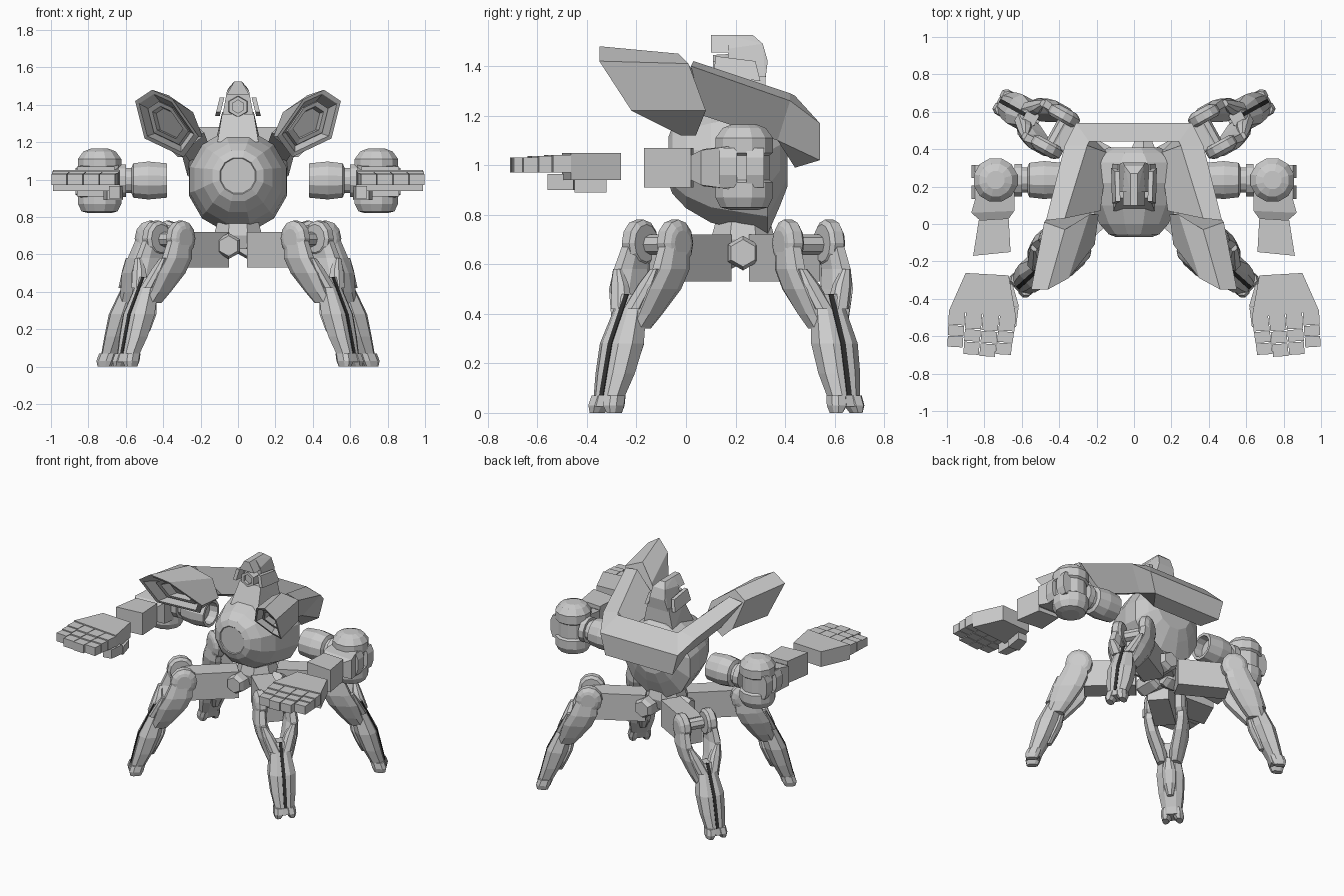
import bpy, bmesh
from math import sin, cos, pi, radians
from mathutils import Vector, Matrix

dark = bpy.data.materials.new("dark_strip")
dark.diffuse_color = (0.03, 0.03, 0.03, 1)


def finish(name, bm, mirror, mat=None):
    bmesh.ops.recalc_face_normals(bm, faces=bm.faces[:])
    me = bpy.data.meshes.new(name)
    bm.to_mesh(me)
    bm.free()
    ob = bpy.data.objects.new(name, me)
    bpy.context.collection.objects.link(ob)
    if mirror:
        ob.modifiers.new("mirror", 'MIRROR').use_axis[0] = True
    if mat:
        me.materials.append(mat)
    return ob


def loft(name, rings, mirror=False, caps=(True, True), mat=None):
    bm = bmesh.new()
    vs = [[bm.verts.new(p) for p in r] for r in rings]
    n = len(vs[0])
    for a, b in zip(vs, vs[1:]):
        for i in range(n):
            bm.faces.new((a[i], a[(i + 1) % n], b[(i + 1) % n], b[i]))
    if caps[0]:
        bm.faces.new(vs[0])
    if caps[1]:
        bm.faces.new(vs[-1])
    return finish(name, bm, mirror, mat)


def prism(name, poly, z0, z1, mirror=True):
    return loft(name, [[(x, y, z) for x, y in poly] for z in (z0, z1)], mirror)


def hull(name, pts, mirror=False):
    bm = bmesh.new()
    for p in pts:
        bm.verts.new(p)
    bmesh.ops.convex_hull(bm, input=bm.verts[:])
    bmesh.ops.dissolve_limit(bm, angle_limit=0.03, verts=bm.verts[:], edges=bm.edges[:])
    return finish(name, bm, mirror)


def circle(c, r, n, axis):
    out = []
    for i in range(n):
        a = 2 * pi * (i + 0.5) / n
        u, v = r * cos(a), r * sin(a)
        out.append(Vector(c) + Vector({'X': (0, u, v), 'Y': (u, 0, v), 'Z': (u, v, 0)}[axis]))
    return out


def lathe(name, c, axis, prof, n, mirror=False, caps=(True, True)):
    d = Vector({'X': (1, 0, 0), 'Y': (0, 1, 0), 'Z': (0, 0, 1)}[axis])
    return loft(name, [circle(Vector(c) + d * h, r, n, axis) for h, r in prof], mirror, caps)


# Round torso with a front lens
loft("torso", [circle((0, y, z), r, 12, 'Y') for y, r, z in (
    (-0.065, 0.095, 1.02), (-0.07, 0.1, 1.02), (-0.055, 0.14, 1.02), (0.0, 0.19, 1.01), (0.1, 0.24, 1.0),
    (0.22, 0.268, 1.0), (0.33, 0.272, 0.985), (0.38, 0.2, 1.03), (0.41, 0.14, 1.05))])

# Head: neck, hood, brow, visor, ear plates
hull("neck", [(s * x, y, z) for s in (-1, 1) for x, y, z in (
    (0.11, 0.07, 1.2), (0.12, 0.32, 1.2), (0.085, 0.14, 1.35), (0.085, 0.32, 1.36))])
hull("hood", [(s * x, y, z) for s in (-1, 1) for x, y, z in (
    (0.085, 0.17, 1.33), (0.08, 0.32, 1.34), (0.06, 0.17, 1.47), (0.06, 0.33, 1.42),
    (0.05, 0.31, 1.49), (0.02, 0.17, 1.525), (0.02, 0.27, 1.525))])
hull("brow", [(s * x, y, z) for s in (-1, 1) for x, y, z in (
    (0.06, 0.1, 1.455), (0.06, 0.2, 1.455), (0.02, 0.1, 1.525), (0.02, 0.2, 1.525))])
lathe("visor", (0, 0, 1.39), 'Y', [(0.13, 0.035), (0.11, 0.035), (0.11, 0.055), (0.2, 0.06)], 6)
hull("ear_plate", [(x + (1.39 - z) * 0.25 + e, y, z) for x, e in ((0.085, 0), (0.085, 0.025))
                   for y, z in ((0.11, 1.36), (0.12, 1.44), (0.28, 1.42), (0.3, 1.34))], True)

# Shoulder yoke: two leaning arms joined by a rear bar
loft("yoke", [
    [(0.18, 0.07, 1.25), (0.33, 0.07, 1.2), (0.47, 0.02, 1.4), (0.37, 0.03, 1.42)],
    [(0.14, 0.38, 1.14), (0.26, 0.37, 1.1), (0.37, 0.42, 1.26), (0.25, 0.42, 1.29)],
    [(0.2, 0.44, 0.99), (0.27, 0.54, 1.02), (0.31, 0.54, 1.17), (0.24, 0.44, 1.28)],
    [(0, 0.44, 0.99), (0, 0.54, 1.02), (0, 0.54, 1.17), (0, 0.44, 1.28)]], True, (True, False))

# Shoulder cannons with stepped hexagonal mouths
front = [Vector(p) for p in ((0.35, -0.29, 1.43), (0.46, -0.35, 1.48), (0.55, -0.35, 1.42),
                             (0.5, -0.22, 1.22), (0.29, -0.02, 1.12), (0.21, -0.11, 1.23))]
back = [Vector(p) for p in ((0.24, 0.05, 1.36), (0.37, -0.03, 1.45), (0.48, 0.01, 1.41),
                            (0.43, 0.08, 1.22), (0.32, 0.04, 1.12), (0.19, 0.05, 1.23))]
mid = sum(front, Vector()) / 6
axis = sum(back, Vector()) / 6 - mid


def mouth(k, depth):
    return [mid + (p - mid) * k + axis * depth for p in front]


loft("cannon", [back, front, mouth(0.86, 0), mouth(0.66, 0.35), mouth(0.64, 0.2),
                mouth(0.48, 0.2), mouth(0.44, 0.45)], True)

# Shoulder sleeve, elbow drum, forearm
lathe("shoulder_sleeve", (0, 0.235, 0.995), 'X', [
    (0.44, 0.07), (0.38, 0.075), (0.38, 0.095), (0.48, 0.105), (0.56, 0.095), (0.57, 0.07),
    (0.6, 0.07), (0.6, 0.09), (0.64, 0.09)], 12, True)
lathe("elbow_drum", (0.74, 0.235, 0), 'Z', [
    (0.82, 0.06), (0.83, 0.1), (0.87, 0.12), (0.93, 0.12), (0.94, 0.105), (1.04, 0.105),
    (1.05, 0.12), (1.11, 0.12), (1.15, 0.09), (1.165, 0.05)], 12, True)
for y in (0.17, 0.28):
    hull("elbow_plate", [(x, y + d, z) for d in (-0.035, 0.035)
                         for x, z in ((0.8, 0.91), (0.85, 0.91), (0.868, 0.96), (0.868, 1.03), (0.85, 1.07), (0.8, 1.07))], True)
hull("elbow_link", [(x, y, z) for x, y, h in (
    (0.64, 0.2, 0.09), (0.64, 0.07, 0.075), (0.69, 0.0, 0.04), (0.8, 0.0, 0.04), (0.87, 0.06, 0.07), (0.83, 0.2, 0.09))
    for z in (0.99 - h, 0.99 + h)], True)
hull("forearm", [(x, y, z) for x, y in ((0.67, 0.03), (0.66, -0.15), (0.86, -0.17), (0.83, 0.02))
                 for z in (0.91, 1.07)], True)

# Floating hands: palm, segmented fingers, thumb
prism("palm", [(0.67, -0.275), (0.9, -0.262), (0.99, -0.465), (0.63, -0.5)], 0.94, 1.05)
for i, end in enumerate((-0.7, -0.71, -0.7, -0.66)):
    base = Vector((0.673 + 0.091 * i, -0.497 + 0.009 * i))
    tip = Vector((0.7 + 0.0857 * i, end))
    for j, (a, b) in enumerate(((0, 0.38), (0.4, 0.68), (0.7, 1))):
        p, q, w = base.lerp(tip, a), base.lerp(tip, b), 0.0432 - 0.001 * j
        prism("finger", [(p.x - w, p.y), (p.x + w, p.y + 0.005), (q.x + w, q.y + 0.005), (q.x - w, q.y)],
              0.97, 1.042 - 0.006 * j)
prism("thumb", [(0.65, -0.32), (0.72, -0.32), (0.7, -0.45), (0.615, -0.44)], 0.89, 0.945)
prism("thumb_tip", [(0.617, -0.445), (0.69, -0.455), (0.69, -0.56), (0.63, -0.55)], 0.9, 0.965)

# Hub: central cap, and hexagonal stubs on four sides
lathe("hub_cap", (0, 0.23, 0), 'Z', [(0.63, 0.12), (0.7, 0.14), (0.77, 0.12)], 8)
for name, c, ax, a, b in (("front", (-0.05, 0, 0.645), 'Y', 0.02, 0.2), ("back", (0.05, 0, 0.645), 'Y', 0.26, 0.44),
                          ("right", (0, 0.23, 0.645), 'X', 0.05, 0.2), ("left", (0, 0.23, 0.645), 'X', -0.2, -0.05)):
    lathe("hub_stub_" + name, c, ax, [(a, 0.055), (a + 0.03, 0.07), (b - 0.03, 0.07), (b, 0.055)], 6)


# Legs, in local axes: radial, sideways, up
def sec(z, r, t, d, w):
    return [(r + x * d, t + y * w, z) for x, y in (
        (1, .5), (.5, 1), (-.5, 1), (-1, .5), (-1, -.5), (-.5, -1), (.5, -1), (1, -.5))]


def leg(tag, hip, ang):
    M = Matrix.Translation((hip[0], hip[1], 0)) @ Matrix.Rotation(radians(ang), 4, 'Z')

    def part(name, rings, mat=None):
        loft(tag + name, [[M @ Vector(p) for p in r] for r in rings], True, mat=mat)

    # hub beam reaching toward the centre
    part("_beam", [[(r, y, z) for y, z in ((-0.07, 0.53), (0.07, 0.53), (0.07, 0.72), (-0.07, 0.72))]
                   for r in (-0.37, -0.03)])
    part("_hip_axle", [[(0.04 * cos(a * pi / 4) - 0.02, t, 0.68 + 0.04 * sin(a * pi / 4)) for a in range(8)]
                       for t in (-0.1, 0.1)])
    for s in (-1, 1):
        # domed hip discs, thigh plates and knee prongs
        part("_hip_disc", [[(k * 0.088 * cos(a * pi / 6), s * t, 0.685 + k * 0.095 * sin(a * pi / 6))
                            for a in range(12)]
                           for t, k in ((0.06, 0.8), (0.075, 1), (0.115, 1), (0.132, 0.75), (0.138, 0.55))])
        part("_thigh", [sec(0.68, 0.01, s * 0.1, 0.07, 0.035), sec(0.58, 0.035, s * 0.105, 0.09, 0.04),
                        sec(0.5, 0.075, s * 0.088, 0.095, 0.045), sec(0.4, 0.125, s * 0.055, 0.07, 0.045),
                        sec(0.34, 0.16, s * 0.04, 0.055, 0.035)])
        part("_prong", [sec(0.58, 0.13, s * 0.1, 0.015, 0.018), sec(0.52, 0.145, s * 0.075, 0.03, 0.035),
                        sec(0.42, 0.175, s * 0.035, 0.045, 0.04)])
        part("_toe", [sec(0.07, 0.295, s * 0.035, 0.045, 0.034), sec(0.03, 0.308, s * 0.04, 0.046, 0.034),
                      sec(0.0, 0.312, s * 0.046, 0.035, 0.02)])
    shin = ((0.48, 0.15, 0.035, 0.05), (0.42, 0.165, 0.05, 0.065), (0.28, 0.215, 0.07, 0.088),
            (0.16, 0.255, 0.06, 0.08), (0.07, 0.29, 0.047, 0.064), (0.025, 0.305, 0.045, 0.066))
    part("_shin", [sec(z, r, 0, d, w) for z, r, d, w in shin])
    part("_calf_panel", [sec(z, r, 0, 0.03, w) for z, r, w in (
        (0.36, 0.13, 0.025), (0.28, 0.145, 0.045), (0.2, 0.18, 0.04), (0.13, 0.215, 0.02))])
    part("_shin_strip", [[(r + d + e, y, z) for e, y in ((-0.01, -0.011), (0.004, -0.011), (0.004, 0.011), (-0.01, 0.011))]
                         for z, r, d, w in shin[:-1]], dark)


leg("front_leg", (0.37, -0.115), -42)
leg("rear_leg", (0.42, 0.495), 29)
